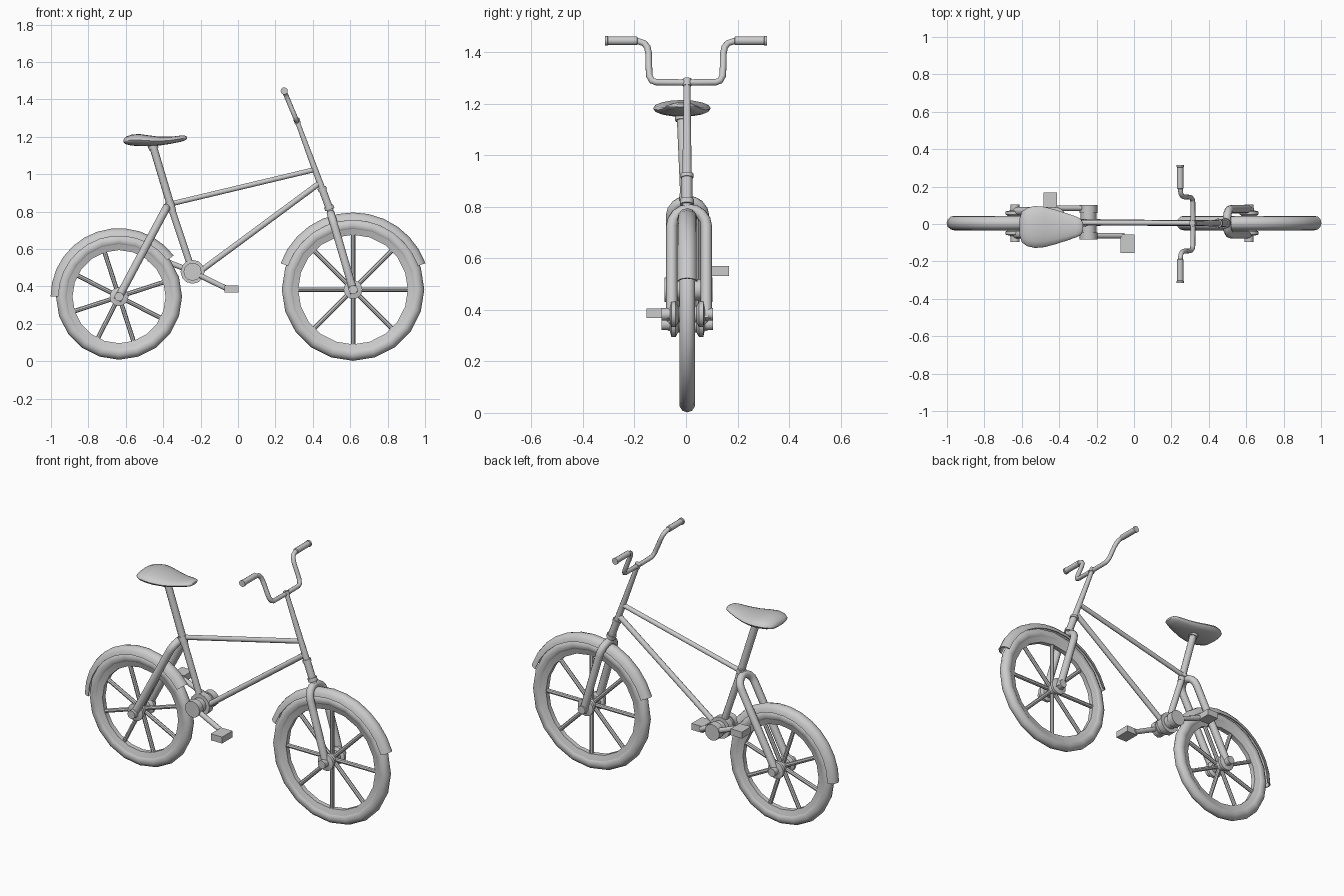
import bpy, bmesh
from math import pi, sin, cos, radians
from mathutils import Vector

if "Cube" in bpy.data.objects:
    bpy.data.objects.remove(bpy.data.objects["Cube"])


def smooth(ob, angle=40):
    bpy.ops.object.select_all(action='DESELECT')
    ob.select_set(True)
    bpy.context.view_layer.objects.active = ob
    bpy.ops.object.shade_smooth_by_angle(angle=radians(angle))


def from_bmesh(name, bm):
    bmesh.ops.recalc_face_normals(bm, faces=bm.faces)
    me = bpy.data.meshes.new(name)
    bm.to_mesh(me)
    bm.free()
    ob = bpy.data.objects.new(name, me)
    bpy.context.collection.objects.link(ob)
    smooth(ob)
    return ob


def loft(name, rings, close_path=False, caps=True):
    """Skin a list of closed rings of points."""
    bm = bmesh.new()
    vs = [[bm.verts.new(p) for p in r] for r in rings]
    n = len(vs[0])
    for i in range(len(vs) if close_path else len(vs) - 1):
        a, b = vs[i], vs[(i + 1) % len(vs)]
        for j in range(n):
            k = (j + 1) % n
            bm.faces.new((a[j], a[k], b[k], b[j]))
    if caps and not close_path:
        bm.faces.new(vs[0])
        bm.faces.new(vs[-1])
    return from_bmesh(name, bm)


def tube(name, pts, r, radii=None, res=3):
    """Round tube along a path, with optional radius factors."""
    cu = bpy.data.curves.new(name, 'CURVE')
    cu.dimensions = '3D'
    cu.bevel_depth, cu.bevel_resolution, cu.use_fill_caps = r, res, True
    sp = cu.splines.new('POLY')
    sp.points.add(len(pts) - 1)
    for i, p in enumerate(pts):
        sp.points[i].co = (*p, 1)
        sp.points[i].radius = radii[i] if radii else 1
    ob = bpy.data.objects.new(name, cu)
    bpy.context.collection.objects.link(ob)
    bpy.ops.object.select_all(action='DESELECT')
    ob.select_set(True)
    bpy.context.view_layer.objects.active = ob
    bpy.ops.object.convert(target='MESH')
    ob = bpy.context.object
    smooth(ob)
    return ob


def sweep(name, c, profile, a0, a1, n, closed=False):
    """Sweep a (radius, y) profile around a wheel centre."""
    rings = []
    for i in range(n if closed else n + 1):
        a = radians(a0 + (a1 - a0) * i / n)
        rings.append([(c[0] + r * cos(a), c[1] + y, c[2] + r * sin(a)) for r, y in profile])
    return loft(name, rings, closed)


def box(name, centre, size):
    bm = bmesh.new()
    bmesh.ops.create_cube(bm, size=1)
    for v in bm.verts:
        v.co = Vector(centre) + Vector(s * q for s, q in zip(size, v.co))
    return from_bmesh(name, bm)


def wheel(tag, c, R, offset, fend, a0, a1):
    # tyre and rim
    sec = [(R - 0.035 + 0.035 * cos(k * pi / 5), 0.032 * sin(k * pi / 5)) for k in range(10)]
    sweep(tag + "_tyre", c, sec, 0, 360, 20, True)
    rim = [(R - 0.088, -0.014), (R - 0.055, -0.024), (R - 0.055, 0.024), (R - 0.088, 0.014)]
    sweep(tag + "_rim", c, rim, 0, 360, 20, True)
    # spokes
    for k in range(8):
        a = radians(offset + 45 * k)
        d = Vector((cos(a), 0, sin(a)))
        tube(f"{tag}_spoke_{k + 1}", [Vector(c) + d * 0.02, Vector(c) + d * (R - 0.075)], 0.012, res=2)
    # hub with two flanges and an axle
    hub = [(0.024, -0.1), (0.024, -0.068), (0.05, -0.062), (0.05, -0.045), (0.032, -0.035)]
    hub += [(r, -y) for r, y in reversed(hub)]
    loft(tag + "_hub", [[(c[0] + r * cos(t * pi / 8), c[1] + y, c[2] + r * sin(t * pi / 8))
                         for t in range(16)] for r, y in hub])
    # fender: curved shell over the tyre
    arc = [k * pi / 6 for k in range(7)]
    prof = [(fend - 0.042 + 0.042 * sin(t), 0.039 * cos(t)) for t in arc]
    prof += [(fend - 0.042 + 0.034 * sin(t), 0.033 * cos(t)) for t in reversed(arc)]
    sweep(tag + "_fender", c, prof, a0, a1, 12)


def fork(name, hub, top, spread, yc, r):
    """U-shaped pair of legs from the axle up to a rounded crown."""
    h, t = Vector((hub[0], yc, hub[2])), Vector((top[0], yc, top[1]))
    up = (t - h).normalized()
    y = Vector((0, spread, 0))
    mid = t - up * spread
    pts = [h - up * 0.02 - y]
    pts += [mid - y * cos(k * pi / 8) + up * spread * sin(k * pi / 8) for k in range(9)]
    pts.append(h - up * 0.02 + y)
    return tube(name, pts, r)


REAR, FRONT = (-0.636, 0.005, 0.345), (0.615, 0.005, 0.383)
wheel("rear", REAR, 0.337, 18, 0.366, 37, 180)
wheel("front", FRONT, 0.381, 0, 0.412, 20, 160)
fork("front_fork", FRONT, (0.496, 0.79), 0.067, 0.012, 0.022)
fork("seat_stays", REAR, (-0.382, 0.822), 0.062, 0.006, 0.022)


# steering column with collars
def steer(z):
    return Vector((0.486 - 0.37 * (z - 0.824), 0.004, z))


tube("steering_column", [steer(0.77), steer(0.93), steer(1.295)], 0.018, [1, 1, 0.7])
tube("head_tube", [steer(0.82), steer(0.92)], 0.021)
for nm, a, b, r in (("lower_collar", 0.81, 0.83, 0.027), ("upper_collar", 0.913, 0.928, 0.025),
                    ("stem_clamp", 1.27, 1.297, 0.017)):
    tube(nm, [steer(a), steer(b)], r)

# handlebar: half path, mirrored
half = [(0.0, 1.283), (0.115, 1.284), (0.132, 1.29), (0.142, 1.308), (0.144, 1.34), (0.145, 1.395),
        (0.15, 1.42), (0.163, 1.436), (0.185, 1.443), (0.3, 1.445)]


def bar(y, z):
    return (0.315 - 0.42 * (z - 1.283), y, z)


tube("handlebar", [bar(-y, z) for y, z in reversed(half)] + [bar(y, z) for y, z in half[1:]], 0.013)
for s, side in ((-1, "right"), (1, "left")):
    tube(side + "_grip", [bar(s * y, 1.445) for y in (0.188, 0.19, 0.303, 0.304, 0.315)], 0.017,
         [0.8, 1, 1, 1.15, 1.15])

# frame tubes
tube("top_tube", [(-0.385, 0.008, 0.835), (0.413, 0.005, 1.025)], 0.014)
tube("down_tube", [(-0.23, 0.008, 0.46), (0.44, 0.005, 0.955)], 0.016)
tube("seat_tube", [(-0.24, 0.008, 0.47), (-0.37, 0.0, 0.86)], 0.019)
tube("seat_post", [(-0.35, 0.0, 0.80), (-0.462, -0.016, 1.175)], 0.021)
tube("seat_clamp", [(-0.45, -0.015, 1.135), (-0.462, -0.016, 1.17)], 0.027)
tube("seat_tube_collar", [(-0.36, 0, 0.825), (-0.368, 0, 0.85)], 0.026)

# bottom bracket and chain ring
BX, BZ = -0.243, 0.478
tube("bottom_bracket", [(BX, -0.08, BZ), (BX, 0.1, BZ)], 0.042, res=4)
for nm, a, b, r in (("right_cap", -0.083, -0.045, 0.048), ("left_cap", 0.06, 0.102, 0.048),
                    ("chain_ring", -0.012, 0.028, 0.064)):
    tube(nm, [(BX, a, BZ), (BX, b, BZ)], r, res=4)

# cranks and pedals
tube("right_crank", [(BX, -0.062, BZ), (-0.055, -0.062, 0.385)], 0.015)
tube("left_crank", [(BX, 0.085, BZ), (-0.43, 0.085, 0.552)], 0.015)
box("right_pedal", (-0.034, -0.105, 0.387), (0.074, 0.098, 0.038))
box("left_pedal", (-0.448, 0.125, 0.551), (0.074, 0.085, 0.038))

# seat: x, half width, bottom z, top z
secs = [(-0.612, 0.045, 1.17, 1.185), (-0.6, 0.082, 1.16, 1.2), (-0.57, 0.103, 1.153, 1.211),
        (-0.53, 0.112, 1.15, 1.215), (-0.48, 0.108, 1.15, 1.208), (-0.42, 0.092, 1.153, 1.2),
        (-0.36, 0.073, 1.162, 1.2), (-0.31, 0.056, 1.172, 1.206), (-0.285, 0.044, 1.18, 1.206),
        (-0.274, 0.024, 1.187, 1.2)]
seat = loft("seat", [[(x, -0.016 + w * cos(k * pi / 8), (b + t) / 2 + (t - b) / 2 * sin(k * pi / 8))
                      for k in range(16)] for x, w, b, t in secs])
smooth(seat, 80)
